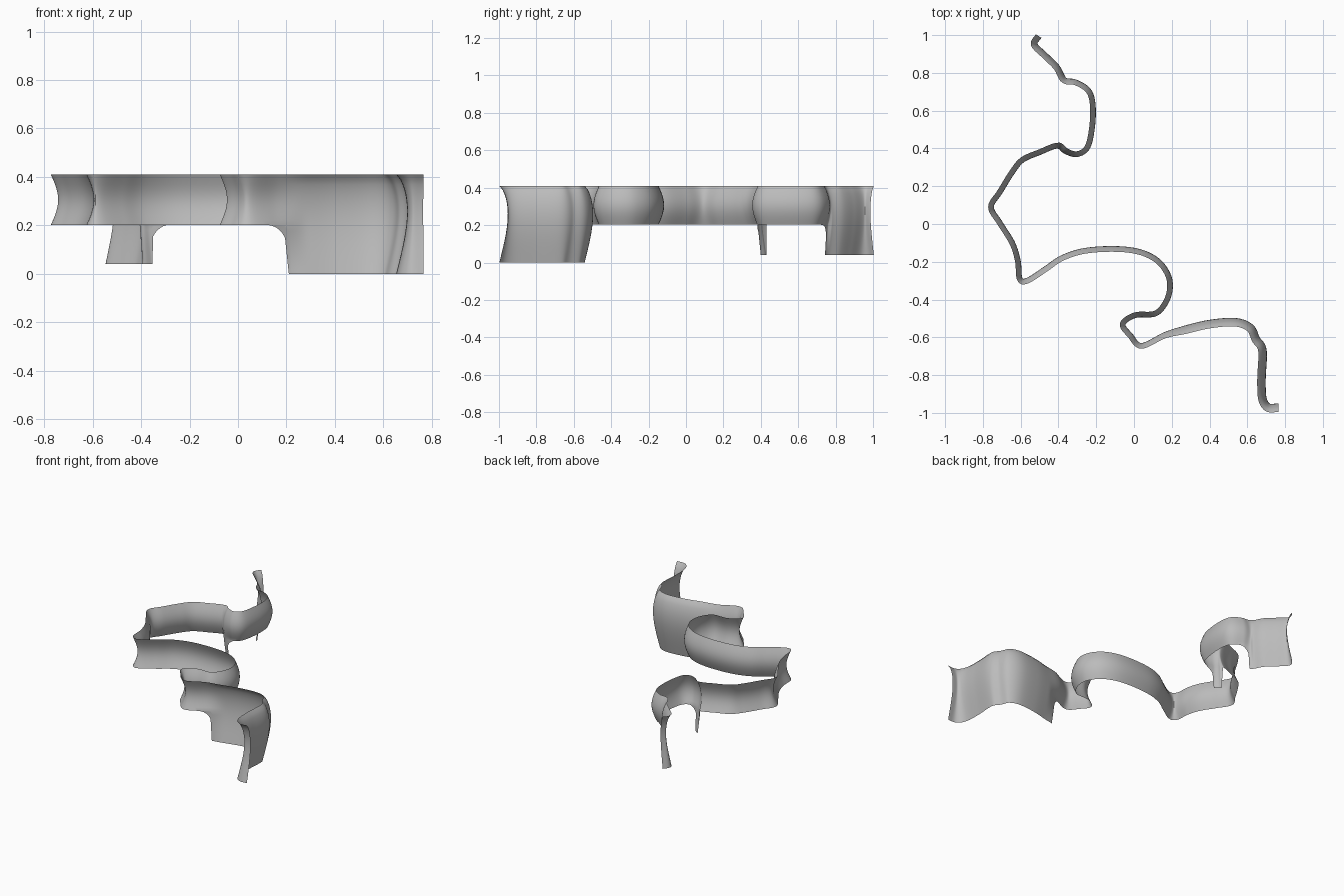
import bpy, bmesh, math
from mathutils import Vector

if "Cube" in bpy.data.objects:
    bpy.data.objects.remove(bpy.data.objects["Cube"])

# Plan of the winding wall, from the back end to the front end
PATH = [(-.505, .995), (-.528, .95), (-.47, .89), (-.41, .83), (-.37, .762), (-.31, .75),
        (-.245, .71), (-.22, .645), (-.22, .53), (-.245, .41), (-.30, .37), (-.36, .385),
        (-.405, .415), (-.50, .38), (-.59, .34), (-.645, .275), (-.71, .17), (-.757, .09),
        (-.71, .005), (-.645, -.10), (-.615, -.195), (-.605, -.29), (-.565, -.30),
        (-.47, -.24), (-.38, -.18), (-.26, -.142), (-.10, -.132), (.03, -.148),
        (.125, -.195), (.18, -.27), (.19, -.345), (.165, -.42), (.11, -.475), (.005, -.483),
        (-.06, -.53), (-.02, -.59), (.04, -.645), (.165, -.588), (.27, -.56), (.40, -.53),
        (.535, -.52), (.615, -.55), (.645, -.61), (.68, -.67), (.675, -.82),
        (.68, -.925), (.71, -.972), (.765, -.972)]
TOP, SILL, SUB = 0.41, 0.202, 8


def smooth_path(points):
    """Catmull-Rom curve through the plan points."""
    p = [Vector(q) for q in points]
    p = [2 * p[0] - p[1]] + p + [2 * p[-1] - p[-2]]
    out = []
    for i in range(1, len(p) - 2):
        a, b, c, d = p[i - 1:i + 3]
        for k in range(SUB):
            t = k / SUB
            out.append(0.5 * (2 * b + (c - a) * t + (2 * a - 5 * b + 4 * c - d) * t * t
                              + (3 * b - a - 3 * c + d) * t ** 3))
    return out + [p[-2]]


def step(t):
    t = min(1, max(0, t))
    return t * t * (3 - 2 * t)


def drop(u, x):
    """Lower edge, bow depth and tall-panel weight at plan index u."""
    if u < 12:                       # short tall panel at the back
        e, floor, r, depth = x + .36, .04, .08, .035
        if u < 4:
            e = -1
    elif u > 36:                     # long tall panel at the front
        e, floor, r, depth = .20 - x, 0, .09, .045
        if u > 39:
            e = -1
    else:
        return SILL, .03, 0, SILL
    if e <= 0:
        z = floor
    elif e < r:                      # rounded inner corner
        z = SILL - r + math.sqrt(r * r - (r - e) ** 2)
    else:
        z = SILL
    w = step((r - e) / (2 * r))
    return z, .03 + (depth - .03) * w, w, floor


def bow(z, depth, w, floor):
    """Sideways bulge of the sheet at height z."""
    a = math.sin(math.pi * min(1, (TOP - z) / (TOP - SILL)))
    b = math.sin(math.pi * min(1, (TOP - z) / (TOP - floor)) ** .7)
    return depth * (a + (b - a) * w - .5)


# Curved sheet: an upper band all along, with lower panels at both ends
pts = smooth_path(PATH)
bm = bmesh.new()
cols = []
for i, p in enumerate(pts):
    t = (pts[min(i + 1, len(pts) - 1)] - pts[max(i - 1, 0)]).normalized()
    left = Vector((-t.y, t.x))
    low, depth, w, floor = drop(i / SUB, p.x)
    zs = [TOP + (SILL - TOP) * k / 10 for k in range(11)]
    zs += [SILL + (low - SILL) * k / 8 for k in range(1, 9)]
    col = []
    for z in zs:
        q = p + left * bow(z, depth, w, floor)
        col.append(bm.verts.new((q.x, q.y, z)))
    cols.append((col, low))
for (a, la), (b, lb) in zip(cols, cols[1:]):
    rows = 10 if la >= SILL - 1e-5 and lb >= SILL - 1e-5 else 18
    for k in range(rows):
        bm.faces.new((a[k], a[k + 1], b[k + 1], b[k]))
bmesh.ops.delete(bm, geom=[v for v in bm.verts if not v.link_faces], context='VERTS')
bmesh.ops.remove_doubles(bm, verts=bm.verts, dist=1e-5)

mesh = bpy.data.meshes.new("winding_wall")
bm.to_mesh(mesh)
bm.free()
wall = bpy.data.objects.new("winding_wall", mesh)
bpy.context.collection.objects.link(wall)
for f in mesh.polygons:
    f.use_smooth = True

grey = bpy.data.materials.new("plain grey")
grey.diffuse_color = (.5, .5, .5, 1)
grey.use_nodes = True
grey.node_tree.nodes["Principled BSDF"].inputs["Base Color"].default_value = grey.diffuse_color
mesh.materials.append(grey)
